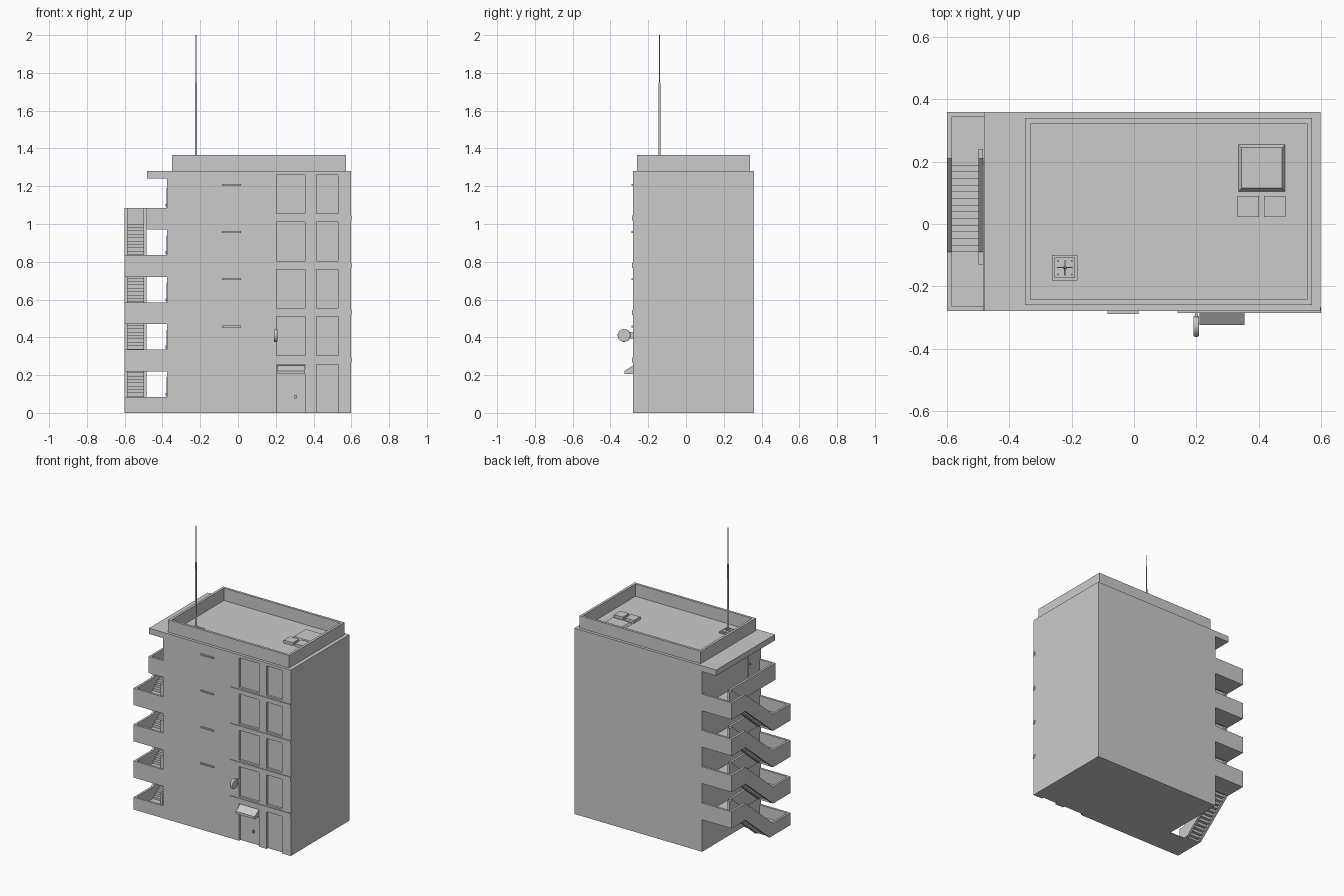
import bpy, bmesh, math
from mathutils import Matrix, Vector

if "Cube" in bpy.data.objects:
    bpy.data.objects.remove(bpy.data.objects["Cube"])


def finish(name, bm):
    bmesh.ops.recalc_face_normals(bm, faces=bm.faces)
    me = bpy.data.meshes.new(name)
    bm.to_mesh(me)
    bm.free()
    ob = bpy.data.objects.new(name, me)
    bpy.context.collection.objects.link(ob)
    return ob


def boxes(name, *specs):
    """One object from boxes given as x0, x1, y0, y1, z0, z1."""
    bm = bmesh.new()
    for x0, x1, y0, y1, z0, z1 in specs:
        mid = Vector((x0 + x1, y0 + y1, z0 + z1)) / 2
        m = Matrix.Translation(mid) @ Matrix.Diagonal((x1 - x0, y1 - y0, z1 - z0, 1))
        bmesh.ops.create_cube(bm, size=1, matrix=m)
    return finish(name, bm)


def prism(name, x0, x1, profile):
    """A side profile of (y, z) points extruded along x."""
    bm = bmesh.new()
    face = bm.faces.new([bm.verts.new((x0, y, z)) for y, z in profile])
    new = bmesh.ops.extrude_face_region(bm, geom=[face])["geom"]
    bmesh.ops.translate(bm, vec=(x1 - x0, 0, 0),
                        verts=[v for v in new if isinstance(v, bmesh.types.BMVert)])
    return finish(name, bm)


def cylinder(name, loc, r1, r2, depth, axis="Z", sides=12):
    rot = {"X": Matrix.Rotation(math.pi / 2, 4, "Y"),
           "Y": Matrix.Rotation(math.pi / 2, 4, "X"), "Z": Matrix()}[axis]
    bm = bmesh.new()
    bmesh.ops.create_cone(bm, cap_ends=True, segments=sides, radius1=r1, radius2=r2,
                          depth=depth, matrix=Matrix.Translation(loc) @ rot)
    return finish(name, bm)


XL, XR, YF, YB, ROOF, H = -0.375, 0.598, -0.28, 0.36, 1.28, 0.25

# Main block with door and window recesses
body = boxes("main_block", (XL, XR, YF, YB, 0, ROOF))
cuts = []
for x0, x1 in ((0.205, 0.355), (0.415, 0.53)):
    cuts.append((x0, x1, YF - 0.05, YF + 0.015, -0.05, 0.255))
    for n in range(1, 5):
        cuts.append((x0, x1, YF - 0.05, YF + 0.015, n * H + 0.055, n * H + 0.26))
cutter = boxes("recess_cutter", *cuts)
cutter.hide_render = True
cutter.hide_set(True)
mod = body.modifiers.new("recesses", "BOOLEAN")
mod.operation = "DIFFERENCE"
mod.solver = "EXACT"
mod.object = cutter

# Facade ledges and vent strips
boxes("facade_ledges", *[(0.14, 0.6, YF - 0.005, -0.266, n * H + 0.018, n * H + 0.044)
                         for n in range(1, 5)])
boxes("vent_strips", *[(-0.085, 0.015, YF - 0.009, YF + 0.005, n * H + 0.203, n * H + 0.212)
                       for n in range(1, 5)])

# Entrance canopy and door handle
prism("entrance_canopy", 0.21, 0.355, [(YF + 0.016, 0.205), (-0.325, 0.205),
                                       (-0.325, 0.222), (YF, 0.252), (YF + 0.016, 0.252)])
boxes("door_handle", (0.3, 0.31, YF + 0.004, YF + 0.016, 0.077, 0.095))

# Round hanging sign with wall bracket
sign = cylinder("round_sign", (0.2, -0.328, 0.41), 0.034, 0.034, 0.018, "X", 32)
bev = sign.modifiers.new("rounded_rim", "BEVEL")
bev.width = 0.005
bev.segments = 3
boxes("sign_bracket", (0.196, 0.204, -0.3, YF + 0.002, 0.395, 0.427))

# Roof overhang above the stairs and parapet
boxes("roof_overhang", (-0.482, XL + 0.01, YF, YB, 1.24, ROOF))
px0, px1, py0, py1, pt, pz = -0.35, 0.572, -0.26, 0.34, 0.017, 1.365
boxes("roof_parapet",
      (px0, px1, py0, py0 + pt, ROOF, pz), (px0, px1, py1 - pt, py1, ROOF, pz),
      (px0, px0 + pt, py0 + pt, py1 - pt, ROOF, pz),
      (px1 - pt, px1, py0 + pt, py1 - pt, ROOF, pz))

# Roof hatch with sloped sides and two vent boxes
s = math.sqrt(2)
hatch = cylinder("roof_hatch", (0, 0, 0.0), 0.075 * s, 0.065 * s, 0.014, "Z", 4)
hatch.data.transform(Matrix.Translation((0.41, 0.18, ROOF + 0.007))
                     @ Matrix.Rotation(math.pi / 4, 4, "Z"))
boxes("roof_vents", (0.333, 0.402, 0.022, 0.09, ROOF, ROOF + 0.02),
      (0.418, 0.486, 0.022, 0.09, ROOF, ROOF + 0.02))

# Antenna: stepped base, cross gussets, bolts and a two-stage mast
ax, ay = -0.222, -0.14
boxes("antenna_base", (ax - 0.041, ax + 0.041, ay - 0.041, ay + 0.041, ROOF, ROOF + 0.008),
      (ax - 0.033, ax + 0.033, ay - 0.033, ay + 0.033, ROOF + 0.008, ROOF + 0.014))
for i in range(4):
    g = boxes("antenna_gusset", (0, 0.026, -0.002, 0.002, 0, 0.02))
    for v in g.data.vertices:
        if v.co.x > 0.01 and v.co.z > 0.01:
            v.co.z = 0.004
    g.data.transform(Matrix.Translation((ax, ay, ROOF + 0.014))
                     @ Matrix.Rotation(i * math.pi / 2, 4, "Z"))
    sx, sy = ((1, 1), (-1, 1), (-1, -1), (1, -1))[i]
    cylinder("antenna_bolt", (ax + sx * 0.022, ay + sy * 0.022, ROOF + 0.016),
             0.003, 0.003, 0.006, "Z", 6)
cylinder("antenna_lower_mast", (ax, ay, 1.52), 0.006, 0.005, 0.46)
cylinder("antenna_upper_mast", (ax, ay, 1.87), 0.003, 0.002, 0.26)

# Outside stairs: one straight flight per floor, walkway back along the wall
XO, XI, T = -0.6, -0.485, 0.015
Y0, Y1, STEPS = -0.09, 0.21, 14
RAIL, SLAB = 0.085, 0.03


def rail_profile(ya, yb, z):
    return [(ya, max(z - SLAB, 0)), (Y0, max(z - SLAB, 0))] + \
        ([(Y0 + SLAB * (Y1 - Y0) / H, 0)] if z == 0 else []) + \
        [(Y1, z + H - SLAB), (yb, z + H - SLAB), (yb, z + H + RAIL),
         (Y1, z + H + RAIL), (Y0, z + RAIL), (ya, z + RAIL)]


for n in range(4):
    z = n * H
    prism("outer_stair_wall", XO, XO + T, rail_profile(YF, YB, z))
    prism("inner_stair_wall", XI - T, XI, rail_profile(-0.13, 0.24, z))
    d, r = (Y1 - Y0) / STEPS, H / STEPS
    boxes("stair_steps", *[(XO + T, XI - T, Y0 + i * d, Y0 + (i + 1) * d + 0.004,
                            max(z + (i - 0.2) * r, 0), z + (i + 1) * r) for i in range(STEPS)])
    # Front landing and its wall
    bottom = max(z - SLAB, 0)
    top = max(z, 0.006)
    boxes("front_landing", (XO + T, XL, YF + T, Y0, bottom, top))
    boxes("front_landing_wall", (XO + T, XL, YF, YF + T, bottom, z + RAIL))
    # Walkway, back landing and walls on the floor above
    z += H
    boxes("walkway", (XI, XL, Y0 if n < 3 else YF + T, Y1, z - SLAB, z))
    boxes("back_landing", (XO + T, XL, Y1, YB - T, z - SLAB, z))
    boxes("back_landing_wall", (XO + T, XL, YB - T, YB, z - SLAB, z + RAIL))
    boxes("walkway_wall", (XI, XI + T, -0.13 if n < 3 else YF + T, Y1, z - SLAB, z + RAIL))
boxes("top_walkway_wall", (XI, XL, YF, YF + T, 4 * H - SLAB, 4 * H + RAIL))

# Doors from each floor to the walkway
for n in range(5):
    boxes("stair_door", (XL - 0.003, XL + 0.002, -0.235, -0.14, n * H + 0.006, n * H + 0.19))
    boxes("stair_door_handle", (XL - 0.008, XL, -0.16, -0.15, n * H + 0.092, n * H + 0.106))
